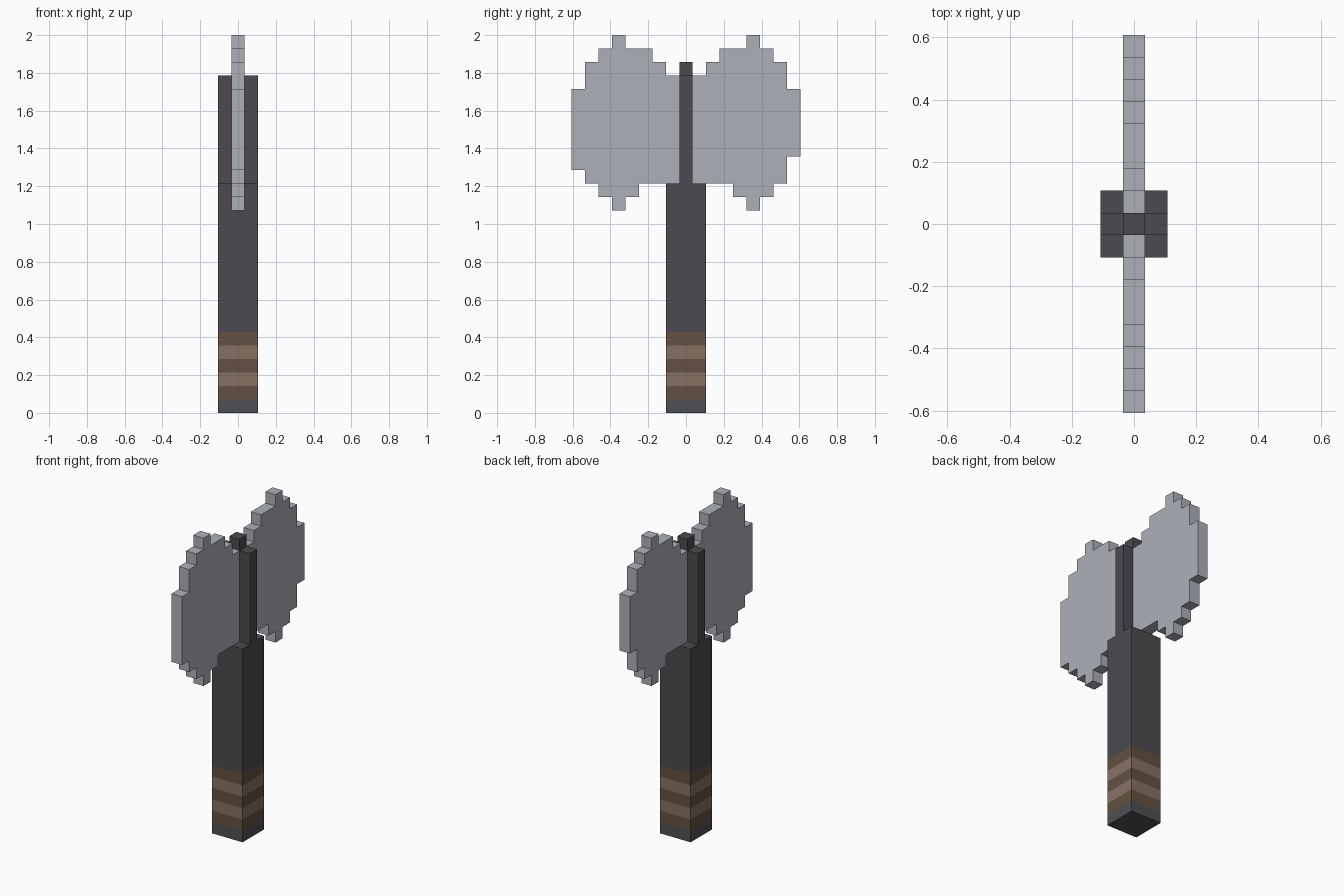
import bpy
import bmesh
from mathutils import Vector

cube = bpy.data.objects.get("Cube")
if cube:
    bpy.data.objects.remove(cube, do_unlink=True)

U = 1 / 14  # size of one block


def material(name, rgb):
    mat = bpy.data.materials.new(name)
    mat.use_nodes = True
    color = (*rgb, 1)
    mat.diffuse_color = color
    mat.node_tree.nodes["Principled BSDF"].inputs["Base Color"].default_value = color
    return mat


charcoal = material("charcoal", (0.072, 0.068, 0.077))
slate = material("slate", (0.078, 0.080, 0.088))
brown = material("brown leather", (0.125, 0.081, 0.054))
tan = material("tan leather", (0.236, 0.168, 0.127))
steel = material("steel", (0.42, 0.435, 0.485))


def add_object(name, bm, mats):
    bmesh.ops.recalc_face_normals(bm, faces=bm.faces)
    mesh = bpy.data.meshes.new(name)
    bm.to_mesh(mesh)
    bm.free()
    for mat in mats:
        mesh.materials.append(mat)
    obj = bpy.data.objects.new(name, mesh)
    bpy.context.collection.objects.link(obj)
    return obj


def box(width, depth, bottom, top):
    """Box centred on the z axis, measured in blocks."""
    bm = bmesh.new()
    bmesh.ops.create_cube(bm, size=U)
    bmesh.ops.scale(bm, vec=(width, depth, top - bottom), verts=bm.verts)
    bmesh.ops.translate(bm, vec=(0, 0, U * (top + bottom) / 2), verts=bm.verts)
    return bm


# Handle, cut into one-block grip bands near the bottom
bm = box(3, 3, 0, 17)
for level in range(1, 7):
    bmesh.ops.bisect_plane(bm, geom=bm.verts[:] + bm.edges[:] + bm.faces[:],
                           plane_co=(0, 0, level * U), plane_no=(0, 0, 1))
for face in bm.faces:
    row = int(face.calc_center_median().z / U)
    if row == 0:
        face.material_index = 1
    elif row < 6:
        face.material_index = 2 if row % 2 else 3
add_object("handle", bm, [charcoal, slate, brown, tan])

# Spine between the blades and its cap
add_object("spine", box(3, 1, 17, 25), [charcoal])
add_object("spine_cap", box(1, 1, 25, 26), [charcoal])


def blade(name, side, tops, bottoms):
    """Stepped plate from column heights, listed outwards from the spine."""
    outline = []
    for i, z in enumerate(tops):
        outline += [(i + 0.5, z), (i + 1.5, z)]
    for i, z in reversed(list(enumerate(bottoms))):
        outline += [(i + 1.5, z), (i + 0.5, z)]
    # Drop points repeated between equal columns
    clean = [p for i, p in enumerate(outline) if p != outline[i - 1]]
    bm = bmesh.new()
    face = bm.faces.new([bm.verts.new(Vector((-0.5, side * y, z)) * U) for y, z in clean])
    solid = bmesh.ops.extrude_face_region(bm, geom=[face])
    moved = [v for v in solid["geom"] if isinstance(v, bmesh.types.BMVert)]
    bmesh.ops.translate(bm, vec=(U, 0, 0), verts=moved)
    bmesh.ops.dissolve_limit(bm, angle_limit=0.01, verts=bm.verts[:], edges=bm.edges[:])
    add_object(name, bm, [steel])


# Front and back blades; the back one has a higher outer corner
tops = [25, 26, 27, 27, 28, 27, 26, 24]
bottoms = [17, 17, 17, 16, 15, 16, 17]
blade("front_blade", -1, tops, bottoms + [18])
blade("back_blade", 1, tops, bottoms + [19])
